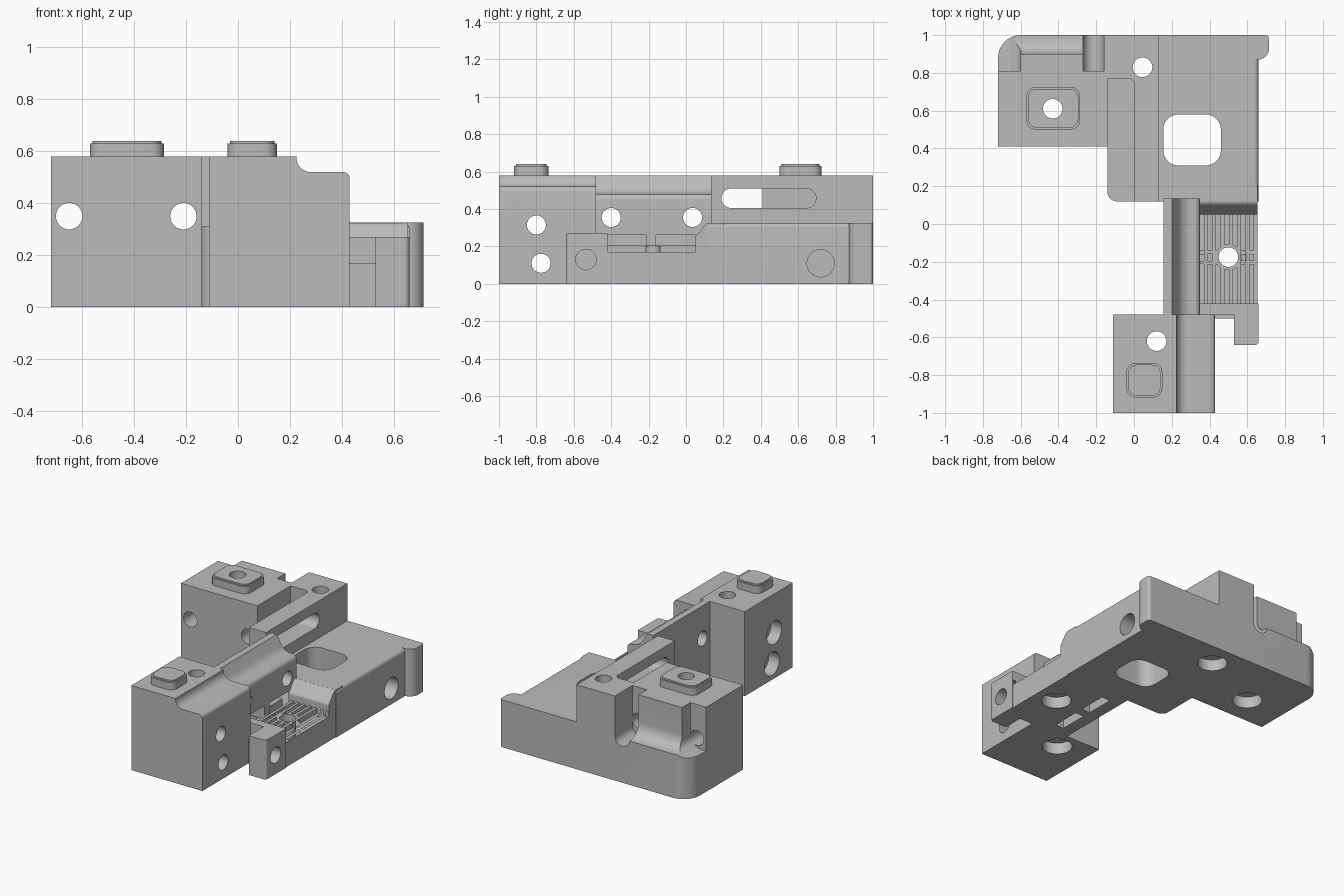
import bpy, bmesh, math
from mathutils import Vector

cube = bpy.data.objects.get("Cube")
if cube:
    bpy.data.objects.remove(cube, do_unlink=True)

grey = bpy.data.materials.new("plain grey")
grey.use_nodes = True
grey.diffuse_color = (0.5, 0.5, 0.5, 1)
grey.node_tree.nodes["Principled BSDF"].inputs["Base Color"].default_value = (0.5, 0.5, 0.5, 1)


def rounded(points, steps=8):
    """Replace each (a, b, radius) corner with an arc."""
    out = []
    for i, p in enumerate(points):
        c = Vector(p[:2])
        if len(p) < 3:
            out.append(c)
            continue
        u = (Vector(points[i - 1][:2]) - c).normalized()
        v = (Vector(points[(i + 1) % len(points)][:2]) - c).normalized()
        half = u.angle(v) / 2
        centre = c + (u + v).normalized() * p[2] / math.sin(half)
        start = c + u * p[2] / math.tan(half) - centre
        end = c + v * p[2] / math.tan(half) - centre
        sweep = start.angle_signed(end)
        for k in range(steps + 1):
            t = -sweep * k / steps
            out.append(centre + Vector((start.x * math.cos(t) - start.y * math.sin(t),
                                        start.x * math.sin(t) + start.y * math.cos(t))))
    return out


def prism(name, axis, points, lo, hi):
    """Extrude a rounded outline along an axis."""
    place = {"x": lambda p, h: (h, p.x, p.y),
             "y": lambda p, h: (p.x, h, p.y),
             "z": lambda p, h: (p.x, p.y, h)}[axis]
    bm = bmesh.new()
    outline = rounded(points)
    low = [bm.verts.new(place(p, lo)) for p in outline]
    high = [bm.verts.new(place(p, hi)) for p in outline]
    bm.faces.new(low)
    bm.faces.new(high)
    for i in range(len(low)):
        bm.faces.new((low[i - 1], low[i], high[i], high[i - 1]))
    bmesh.ops.recalc_face_normals(bm, faces=bm.faces[:])
    mesh = bpy.data.meshes.new(name)
    bm.to_mesh(mesh)
    bm.free()
    mesh.materials.append(grey)
    ob = bpy.data.objects.new(name, mesh)
    bpy.context.collection.objects.link(ob)
    return ob


def rect(a0, a1, b0, b1, r=None):
    corners = [(a0, b0), (a1, b0), (a1, b1), (a0, b1)]
    return [c + (r,) for c in corners] if r else corners


def disc(a, b, r):
    return rect(a - r, a + r, b - r, b + r, r * 0.999)


helpers = []


def combine(operation, *shape):
    ob = prism(*shape)
    ob.hide_render = True
    helpers.append(ob)
    mod = body.modifiers.new(shape[0], "BOOLEAN")
    mod.operation, mod.object, mod.solver = operation, ob, "EXACT"


def add(*shape):
    combine("UNION", *shape)


def cut(*shape):
    combine("DIFFERENCE", *shape)


# Left rear block, spine and deck
body = prism("bracket_body", "z",
             [(-.72, .41), (.1, .41), (.1, 1), (-.72, 1, .12)], 0, .58)
add("spine_base", "z", [(-.14, .12, .05), (.13, .12), (.13, .9), (-.14, .9)], 0, .31)
add("spine_wall", "z", rect(0, .13, .12, 1), 0, .58)
add("deck", "y", [(.05, 0), (.66, 0), (.66, .325, .025), (.05, .325)], .12, 1)
add("deck_ramp", "x", [(.2, 0), (.05, 0), (.05, .25, .02), (.11, .325, .03), (.2, .325)], .2, .655)
add("hook", "z", [(.6, .87), (.715, .87, .06), (.715, 1, .02), (.6, 1)], 0, .325)

# Middle wall and front block
add("middle_wall", "y", [(.155, 0), (.35, 0), (.35, .48, .03), (.26, .48, .08),
                         (.2, .58), (.155, .58)], -.55, .135)
add("front_block", "y", [(-.11, 0), (.43, 0), (.43, .52, .025), (.225, .52, .055),
                         (.225, .58), (-.11, .58)], -1, -.48)

# Grille floor, ribs and clamp post
add("grille_floor", "z", rect(.3, .655, -.5, .1), 0, .17)
add("clamp_post", "z", [(.35, -.42), (.35, -.48), (.53, -.48), (.53, -.64),
                        (.66, -.64, .02), (.66, -.42)], 0, .27)
for i in range(7):
    x = .37 + i * .044
    add("grille_rib", "z", rect(x, x + .02, -.44, .07), .15, .205)
for y in (-.205, -.15):
    add("grille_crossbar", "z", rect(.33, .65, y - .01, y + .01), .15, .2)
add("grille_hole_ring", "z", disc(.5, -.175, .07), .1, .205)

# Raised locating pads
for name, outline in (("rear_pad", rect(-.57, -.285, .5, .725, .05)),
                      ("front_pad", rect(-.04, .15, -.92, -.735, .05))):
    add(name, "z", outline, .5, .63)
    inner = rect(-.56, -.295, .51, .715, .045) if name == "rear_pad" else rect(-.03, .14, -.91, -.745, .045)
    add(name + "_top", "z", inner, .55, .64)

# Spine pocket, long slot and deck window
cut("spine_pocket", "z", [(-.14, .05), (0, .05), (0, .77, .03), (-.14, .77)], .31, .7)
cut("long_slot", "x", rect(.19, .695, .405, .51, .052), -.05, .2)
cut("deck_window", "z", rect(.155, .46, .31, .58, .08), -.1, .5)

# Rear bolt pockets and the saddle between them
cut("outer_bolt_pocket", "y", [(-.9, .28), (-.6, .28, .09), (-.6, .8), (-.9, .8)], .81, 1.1)
cut("inner_bolt_pocket", "y", [(-.27, .25, .054), (-.16, .25, .054), (-.16, .8), (-.27, .8)], .81, 1.1)
cut("saddle", "x", [(.9, .8), (.9, .3, .09), (1.1, .3), (1.1, .8)], -.63, -.2)

# Side windows beneath the middle wall, open to the underside
for y in (-.315, -.055):
    cut("side_window", "x", rect(y - .105, y + .105, .17, .262), .24, .365)
    cut("underside_slot", "z", rect(.24, .305, y - .1, y + .1), -.1, .2)

# Bolt holes along each axis, some with wider counterbores
for x, y, top in ((.045, .83, .58), (-.43, .61, .64), (.12, -.62, .58), (.5, -.175, .2)):
    cut("upright_hole", "z", disc(x, y, .052), -.1, top + .1)
    cut("upright_counterbore", "z", disc(x, y, .095), -.1, .08)
for x in (-.65, -.21):
    cut("front_hole", "y", disc(x, .35, .051), .3, 1.1)
for y, z in ((-.8, .315), (-.775, .11)):
    cut("block_side_hole", "x", disc(y, z, .051), -.3, .6)
    cut("block_side_counterbore", "x", disc(y, z, .08), -.3, -.03)
for y in (-.4, .035):
    cut("wall_hole", "x", disc(y, .355, .051), .1, .5)
cut("post_hole", "x", disc(-.535, .13, .055), .58, .8)
cut("deck_side_hole", "x", disc(.72, .11, .073), .5, .8)

# Bake the cuts, remove helpers and shade
bpy.ops.object.select_all(action="DESELECT")
body.select_set(True)
bpy.context.view_layer.objects.active = body
bpy.ops.object.convert(target="MESH")
for ob in helpers:
    bpy.data.objects.remove(ob, do_unlink=True)
body.data.materials.clear()
body.data.materials.append(grey)
bpy.ops.object.shade_smooth_by_angle(angle=math.radians(30))
